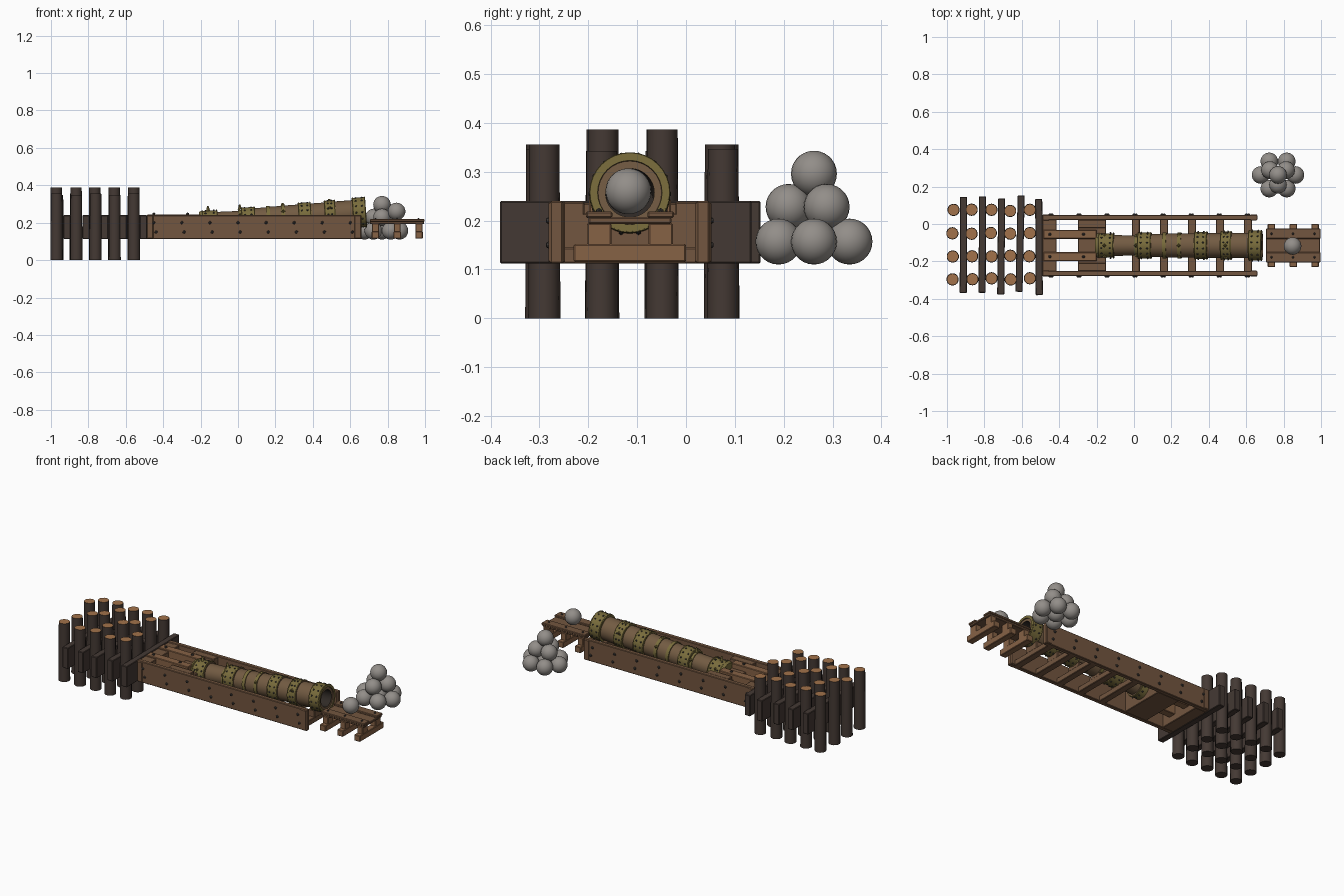
import bpy, bmesh, math, random
from mathutils import Vector, Matrix

random.seed(4)
if "Cube" in bpy.data.objects:
    bpy.data.objects.remove(bpy.data.objects["Cube"])


def material(name, r, g, b):
    m = bpy.data.materials.new(name)
    m.use_nodes = True
    m.diffuse_color = (r, g, b, 1)
    m.node_tree.nodes["Principled BSDF"].inputs["Base Color"].default_value = (r, g, b, 1)
    return m


wood = material("brown wood", .17, .092, .05)
light_wood = material("light wood", .24, .122, .06)
bark = material("dark bark", .058, .041, .034)
cut_wood = material("cut wood", .36, .17, .07)
brass = material("aged brass", .19, .15, .045)
bronze = material("brown bronze", .17, .105, .055)
stone = material("grey stone", .29, .27, .25)
iron = material("dark iron", .05, .045, .042)
soot = material("bore soot", .03, .024, .02)

CY = -.115          # centre line of the gun and its frame


def finish(name, bm, mats, smooth=False):
    bmesh.ops.recalc_face_normals(bm, faces=bm.faces)
    me = bpy.data.meshes.new(name)
    bm.to_mesh(me)
    bm.free()
    for m in mats:
        me.materials.append(m)
    ob = bpy.data.objects.new(name, me)
    bpy.context.collection.objects.link(ob)
    if smooth:
        bpy.ops.object.select_all(action='DESELECT')
        ob.select_set(True)
        bpy.context.view_layer.objects.active = ob
        bpy.ops.object.shade_smooth_by_angle(angle=math.radians(35))
    return ob


def box(name, x, y, z, mat, turn=0, bevel=.003):
    """Box from (low, high) pairs, turned about its own vertical axis."""
    bm = bmesh.new()
    mid = Vector([(a + b) / 2 for a, b in (x, y, z)])
    size = Matrix.Diagonal([b - a for a, b in (x, y, z)] + [1])
    bmesh.ops.create_cube(bm, size=1, matrix=Matrix.Translation(mid) @ Matrix.Rotation(turn, 4, 'Z') @ size)
    bmesh.ops.bevel(bm, geom=bm.edges[:], offset=bevel, segments=1, affect='EDGES')
    return finish(name, bm, [mat])


def ball(name, x, y, z, r=.047):
    bm = bmesh.new()
    bmesh.ops.create_uvsphere(bm, u_segments=24, v_segments=14, radius=r, matrix=Matrix.Translation((x, y, z)))
    finish(name, bm, [stone], True)


def studs(name, points, r, mat):
    bm = bmesh.new()
    for p in points:
        bmesh.ops.create_icosphere(bm, subdivisions=1, radius=r, matrix=Matrix.Translation(p))
    finish(name, bm, [mat])


# Palisade: four rows of five posts with pale cut tops
for i in range(5):
    for j in range(4):
        inner = j in (1, 2)
        tall = (i + j) % 2 == 0
        top = (.387 if tall else .342) if inner else (.356 if tall else .347)
        px = -.968 + i * .102 + random.uniform(-.004, .004)
        py = CY - .178 + j * .122 + random.uniform(-.004, .004)
        bm = bmesh.new()
        bmesh.ops.create_cone(bm, cap_ends=True, segments=14, radius1=.033, radius2=.031, depth=top,
                              matrix=Matrix.Translation((px, py, top / 2)))
        bm.normal_update()
        for f in bm.faces:
            f.material_index = int(f.normal.z > .9)
        finish("palisade_post", bm, [bark, cut_wood], True)

# Planks wedged between the post columns
for i in range(5):
    x = -.912 + i * .101
    shift = random.uniform(-.012, .012)
    box("palisade_plank", (x - .019, x + .019), (CY - .255 + shift, CY + .26 + shift), (.112, .24), bark,
        random.uniform(-.025, .025))

# Frame: side rails, cross slats and cradles
for side in (-1, 1):
    y = CY + side * .15
    box("side_rail", (-.49, .66), (y - .013, y + .013), (.112, .24), wood)
    points = []
    for k in range(8):
        x = -.45 + k * .15
        points += [(x, y + side * .014, .2), (x + .012, y + side * .014, .15)]
    studs("rail_bolts", points, .009, iron)
    # Square end blocks on the outside of each rail
    for x in (-.475, .635):
        box("rail_cleat", (x - .012, x + .022), (y - .017, y + .017), (.114, .238), wood)
for k in range(5):
    x = .01 + k * .15
    box("cross_slat", (x - .021, x + .021), (CY - .145, CY + .145), (.112, .145), wood)
    box("barrel_cradle", (x - .021, x + .021), (CY - .045, CY + .045), (.14, .15 + k * .009), wood)

# Rear bed behind the breech
box("rear_board", (-.49, -.415), (CY - .14, CY + .14), (.112, .236), wood)
box("breech_block", (-.3, -.15), (CY - .14, CY + .14), (.112, .215), wood)
for side in (-1, 1):
    y = CY + side * .06
    box("recoil_beam", (-.485, -.2), (y - .024, y + .024), (.15, .245), light_wood)
    studs("recoil_beam_bolts", [(x, y, .246) for x in (-.45, -.27)], .009, iron)
    box("cheek_block", (-.3, -.15), (CY + side * .115 - .022, CY + side * .115 + .022), (.2, .238), wood)

# Barrel: bands along the axis as start, end, start radius, end radius, material
bands = [(0, .015, .062, .069, 0), (.015, .10, .067, .064, 0), (.10, .21, .056, .053, 1),
         (.21, .225, .058, .058, 0), (.225, .30, .069, .069, 0), (.30, .36, .062, .062, 1),
         (.36, .38, .069, .069, 0), (.38, .44, .064, .064, 1), (.44, .46, .070, .070, 0),
         (.46, .53, .065, .065, 1), (.53, .60, .073, .073, 0), (.60, .67, .066, .066, 1),
         (.67, .73, .075, .075, 0), (.73, .82, .068, .068, 1), (.82, .892, .080, .080, 0)]
axis_start = Vector((-.205, CY, .195))
tilt = Matrix.Translation(axis_start) @ Matrix.Rotation(-.07, 4, 'Y')
SIDES = 32
profile = [(0, 0, 0)]
for a, b, r1, r2, m in bands:
    profile += [(a, r1, m), (b, r2, m)]
profile += [(.892, .066, 0), (.886, .065, 1), (.886, .05, 1), (.6, .048, 2), (.6, 0, 2)]
bm = bmesh.new()
rings = []
for s, r, m in profile:
    rings.append([bm.verts.new(tilt @ Vector((s, r * math.cos(t), r * math.sin(t))))
                  for t in (2 * math.pi * k / SIDES for k in range(SIDES))])
for n in range(len(rings) - 1):
    for k in range(SIDES):
        q = (k + 1) % SIDES
        f = bm.faces.new((rings[n][k], rings[n][q], rings[n + 1][q], rings[n + 1][k]))
        f.material_index = profile[n + 1][2]
bmesh.ops.remove_doubles(bm, verts=bm.verts, dist=.0001)
finish("gun_barrel", bm, [brass, bronze, soot], True)

# Raised beads at the band edges and rivets around the wide bands
for a, b, r1, r2, m in bands:
    if m == 0 and b - a > .05:
        for s in (a + .004, b - .004):
            bpy.ops.mesh.primitive_torus_add(major_segments=32, minor_segments=6, major_radius=r1, minor_radius=.003)
            bead = bpy.context.object
            bead.name = "band_bead"
            bead.matrix_world = tilt @ Matrix.Translation((s, 0, 0)) @ Matrix.Rotation(math.pi / 2, 4, 'Y')
            bead.data.materials.append(brass)
        points = []
        for s in (a + .02, b - .02):
            for k in range(14):
                t = 2 * math.pi * k / 14
                points.append(tilt @ Vector((s, r1 * math.cos(t), r1 * math.sin(t))))
        studs("band_rivets", points, .0055, iron)

# Lugs along the top, sides of the barrel
for s, r, h in ((.05, .065, .03), (.22, .062, .028), (.45, .07, .012), (.70, .075, .012)):
    for t in (-60, 0, 60):
        bm = bmesh.new()
        high = h if t == 0 else .012
        bmesh.ops.create_cone(bm, cap_ends=True, segments=4, radius1=.012, radius2=.004, depth=high,
                              matrix=tilt @ Matrix.Translation((s, 0, 0)) @ Matrix.Rotation(math.radians(t), 4, 'X')
                              @ Matrix.Translation((0, 0, r + high / 2 - .003)))
        finish("barrel_lug", bm, [brass])

# Loading ramp in front of the muzzle
box("ramp_bed", (.705, .995), (CY - .085, CY + .085), (.193, .207), wood)
for side in (-1, 1):
    y = CY + side * .063
    box("ramp_board", (.705, .998), (y - .027, y + .027), (.205, .219), wood)
    studs("ramp_bolts", [(x, y, .219) for x in (.735, .85, .965)], .007, iron)
    for x in (.735, .852, .968):
        box("ramp_leg", (x - .018, x + .018), (y - .025, y + .025), (.145, .195), light_wood)
for x in (.735, .852, .968):
    box("ramp_crosspiece", (x - .02, x + .02), (CY - .115, CY + .115), (.115, .152), light_wood)

# Shot: one on the ramp, the rest piled beside the gun
ball("ramp_ball", .848, CY - .003, .26)
px, py = .77, .262
for k in range(6):
    t = math.radians(60 * k)
    ball("pile_ball", px + .093 * math.cos(t), py + .084 * math.sin(t), .157)
ball("pile_ball", px, py, .157)
for t in (30, 150, 270):
    ball("pile_ball", px + .05 * math.cos(math.radians(t)), py + .052 * math.sin(math.radians(t)), .228)
ball("pile_top_ball", px, py, .296)
